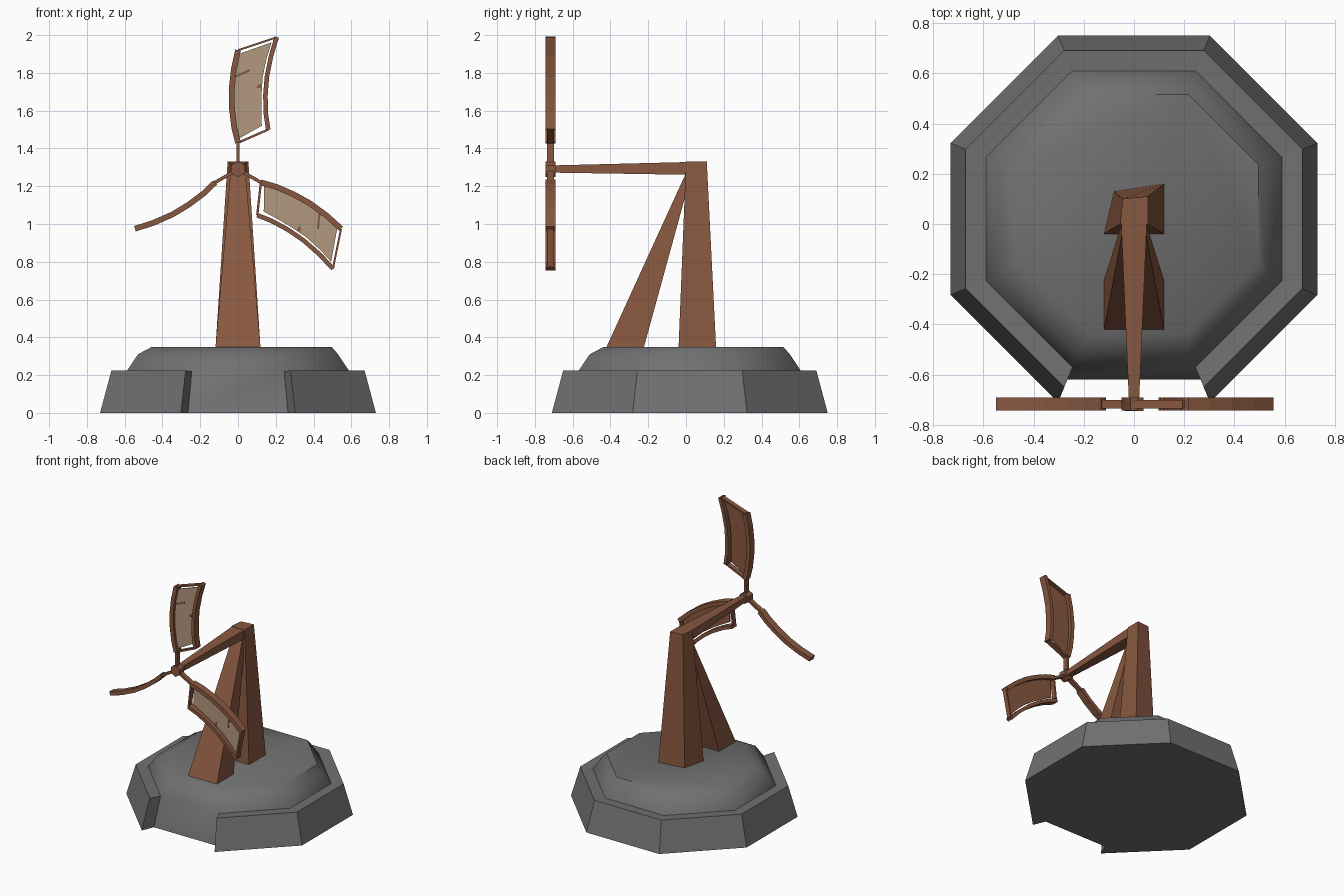
import bpy, bmesh, math
from mathutils import Vector

if "Cube" in bpy.data.objects:
    bpy.data.objects.remove(bpy.data.objects["Cube"])


def material(name, rgb):
    m = bpy.data.materials.new(name)
    m.diffuse_color = (*rgb, 1)
    m.use_nodes = True
    m.node_tree.nodes["Principled BSDF"].inputs["Base Color"].default_value = m.diffuse_color
    return m


GREY = material("stone grey", (0.165, 0.165, 0.165))
BROWN = material("rust brown", (0.25, 0.098, 0.052))
TAN = material("canvas tan", (0.45, 0.32, 0.21))


def loft(name, rings, mat, smooth=None):
    """Skin a list of equal-length closed rings and cap both ends."""
    bm = bmesh.new()
    vs = [[bm.verts.new(p) for p in r] for r in rings]
    n = len(rings[0])
    for a, b in zip(vs, vs[1:]):
        for i in range(n):
            j = (i + 1) % n
            bm.faces.new((a[i], a[j], b[j], b[i]))
    bm.faces.new(vs[0][::-1])
    bm.faces.new(vs[-1])
    bmesh.ops.recalc_face_normals(bm, faces=bm.faces)
    me = bpy.data.meshes.new(name)
    bm.to_mesh(me)
    bm.free()
    me.materials.append(mat)
    ob = bpy.data.objects.new(name, me)
    bpy.context.collection.objects.link(ob)
    if smooth:
        bpy.ops.object.select_all(action='DESELECT')
        ob.select_set(True)
        bpy.context.view_layer.objects.active = ob
        bpy.ops.object.shade_smooth_by_angle(angle=math.radians(smooth))
    return ob


def corner(k, ap, z, cx=0.0, cy=0.02):
    """Corner k of an octagon with flat sides; corner 0 is right of the front side."""
    a = math.radians(-67.5 + 45 * k)
    r = ap / math.cos(math.radians(22.5))
    return (cx + r * math.cos(a), cy + r * math.sin(a), z)


# Base: domed octagonal core, with a rim whose front segment is missing
levels = [(0.64, 0, 0), (0.635, 0.015, 0), (0.59, 0.22, 0), (0.53, 0.31, 0), (0.475, 0.35, 0.02)]
loft("base_core", [[corner(k, ap, z, s, 0.02 + s) for k in range(8)]
                   for ap, z, s in levels], GREY, 40)
section = [(0.73, 0), (0.67, 0.225), (0.59, 0.22), (0.64, 0)]
loft("base_rim", [[corner(k, ap, z) for ap, z in section] for k in range(8)], GREY)


def quad(x0, x1, y0, y1, z):
    return [(x0, y0, z), (x1, y0, z), (x1, y1, z), (x0, y1, z)]


# Tower: rear post, leaning strut and forward arm
loft("rear_post", [
    [(-0.12, -0.04, 0.33), (0.12, -0.04, 0.33), (0.12, 0.16, 0.33), (-0.08, 0.13, 0.33)],
    [(-0.055, 0.0, 1.33), (0.055, 0.0, 1.33), (0.055, 0.11, 1.33), (-0.045, 0.10, 1.33)]], BROWN)
loft("front_strut", [quad(-0.12, 0.12, -0.425, -0.225, 0.34),
                     quad(-0.04, 0.04, 0.0, 0.03, 1.27)], BROWN)
loft("forward_arm", [
    [(-w, y, z0), (w, y, z0), (w, y, z1), (-w, y, z1)]
    for y, w, z0, z1 in [(0.05, 0.053, 1.26, 1.329), (-0.71, 0.02, 1.272, 1.31)]], BROWN)

# Rotor hub
HUB_Z = 1.29
loft("rotor_hub", [[(0.042 * math.cos(i * math.pi / 3 + 0.5), y,
                     HUB_Z + 0.042 * math.sin(i * math.pi / 3 + 0.5)) for i in range(6)]
                   for y in (-0.745, -0.69)], BROWN)


def place(p, y, ang):
    """Turn a blade point (sideways, outward) about the hub."""
    x, z = p
    c, s = math.cos(ang), math.sin(ang)
    return (x * c - z * s, y, HUB_Z + x * s + z * c)


def spar(name, pts, width, y0, y1, ang):
    """Rectangular bar swept along a path in the rotor plane."""
    rings = []
    for i, p in enumerate(pts):
        a, b = Vector(pts[max(i - 1, 0)]), Vector(pts[min(i + 1, len(pts) - 1)])
        d = (b - a).normalized()
        n = Vector((d.y, -d.x)) * width / 2
        l, r = Vector(p) - n, Vector(p) + n
        rings.append([place(l, y0, ang), place(r, y0, ang), place(r, y1, ang), place(l, y1, ang)])
    loft(name, rings, BROWN)


left = [(0, 0.14), (-0.02, 0.22), (-0.032, 0.32), (-0.034, 0.42), (-0.022, 0.53), (0, 0.63)]
right = [(0.16, 0.21), (0.148, 0.29), (0.145, 0.39), (0.153, 0.49), (0.175, 0.60), (0.205, 0.70)]
canvas_l = [(0.01, 0.165), (-0.008, 0.23), (-0.018, 0.32), (-0.02, 0.42), (-0.008, 0.53), (0.01, 0.612)]
canvas_r = [(0.126, 0.23), (0.124, 0.30), (0.124, 0.39), (0.131, 0.49), (0.152, 0.59), (0.178, 0.672)]
rips = [[(-0.018, 0.482), (0.065, 0.52), (0.06, 0.53), (-0.01, 0.498)],
        [(0.095, 0.432), (0.122, 0.43), (0.122, 0.452), (0.105, 0.445)]]

# Three blades; the last one has lost its sail and keeps only one spar
for k, label in enumerate(["upper", "right", "left"]):
    ang = -math.radians(120) * k
    spar(label + "_blade_stem", [(0, 0.02), (0, 0.15)], 0.018, -0.735, -0.7, ang)
    spar(label + "_blade_spar", left, 0.03, -0.743, -0.69, ang)
    if label == "left":
        continue
    spar(label + "_blade_outer_spar", right, 0.024, -0.743, -0.69, ang)
    spar(label + "_blade_tip_bar", [left[-1], (0.203, 0.698)], 0.01, -0.735, -0.7, ang)
    spar(label + "_blade_root_bar", [left[0], right[0]], 0.012, -0.735, -0.7, ang)
    # Sail: tan on the front, brown on the back
    sail = loft(label + "_sail", [[place(l, -0.722, ang), place(r, -0.722, ang),
                                   place(r, -0.714, ang), place(l, -0.714, ang)]
                                  for l, r in zip(canvas_l, canvas_r)], TAN)
    sail.data.materials.append(BROWN)
    for f in sail.data.polygons:
        f.material_index = 1 if f.normal.y > 0.5 else 0
    for i, rip in enumerate(rips):
        loft(f"{label}_sail_rip_{i + 1}", [[place(p, y, ang) for p in rip]
                                           for y in (-0.725, -0.72)], BROWN)
